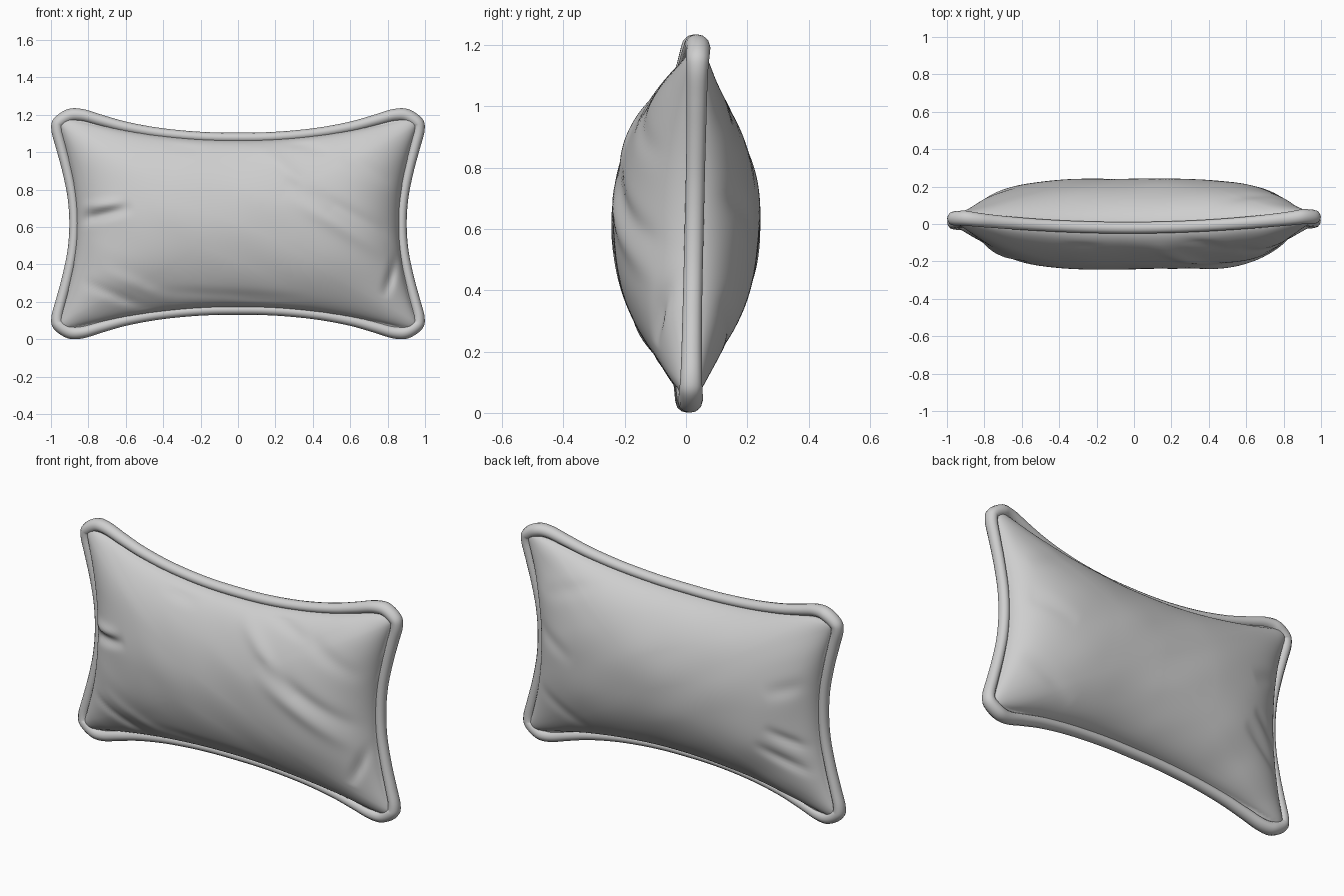
import bpy, bmesh, math
from mathutils import Vector, noise

if "Cube" in bpy.data.objects:
    bpy.data.objects.remove(bpy.data.objects["Cube"])

ZC = 0.618
fabric = bpy.data.materials.new("grey fabric")
fabric.diffuse_color = (0.62, 0.62, 0.62, 1)
fabric.use_nodes = True
fabric.node_tree.nodes["Principled BSDF"].inputs["Base Color"].default_value = fabric.diffuse_color

# Quarter outline: (x, z, square u, square v), from top middle to side middle
quarter = [(0, .487, 0, 1), (.15, .489, .167, 1), (.3, .499, .333, 1), (.45, .517, .5, 1),
           (.6, .546, .667, 1), (.72, .580, .8, 1), (.83, .613, .92, 1), (.912, .612, 1, 1),
           (.985, .562, 1, .94), (.998, .50, 1, .84), (.972, .40, 1, .7), (.942, .29, 1, .55),
           (.916, .17, 1, .33), (.905, .08, 1, .16), (.902, 0, 1, 0)]
flip = lambda pts, sx, sz: [(sx * a, sz * b, sx * c, sz * d) for a, b, c, d in pts]
loop = (quarter[:-1] + flip(quarter[:0:-1], 1, -1)
        + flip(quarter[:-1], -1, -1) + flip(quarter[:0:-1], -1, 1))


def refine(pts, steps):
    """Closed Catmull-Rom curve through the outline points."""
    out, n = [], len(pts)
    for i in range(n):
        p = [Vector(pts[(i + k) % n]) for k in (-1, 0, 1, 2)]
        for j in range(steps):
            t = j / steps
            q = 0.5 * (2 * p[1] + (p[2] - p[0]) * t + (2 * p[0] - 5 * p[1] + 4 * p[2] - p[3]) * t * t
                       + (3 * p[1] - p[0] - 3 * p[2] + p[3]) * t ** 3)
            out.append(q)
    return out


outline = refine(loop, 5)
N = len(outline)
normals = []
for i in range(N):
    d = outline[(i + 1) % N] - outline[i - 1]
    normals.append(Vector((-d[1], d[0])).normalized())


def seam_y(u, v):
    """The seam bows forward in the middle and back at the sides."""
    return -0.020 + 0.043 * u * u + 0.012 * v * u * u + 0.004 * u


# Folds: start x, z, end x, z, width, depth
front_folds = [(-.90, .62, -.56, .71, .03, -.024), (-.88, .70, -.60, .73, .03, .015),
               (.10, 1.04, .50, .70, .04, .010), (.25, .86, .88, .52, .04, -.012),
               (.25, .78, .85, .42, .045, .012), (.78, .22, .87, .48, .025, -.022),
               (-.85, .32, -.45, .15, .03, -.012), (-.75, .38, -.35, .20, .035, .008),
               (-.45, .26, .40, .21, .03, -.006), (.2, 1.08, .55, .98, .03, -.008),
               (-.40, 1.03, -.15, 1.01, .03, -.006), (.50, 1.02, .85, .82, .04, -.008)]
back_folds = [(-.88, .43, -.62, .54, .03, -.014), (-.88, .30, -.56, .44, .03, -.014),
              (-.85, .82, -.62, .73, .04, -.008), (.86, .72, .55, .61, .045, -.008),
              (.85, .37, .50, .20, .04, -.008), (.45, 1.04, .80, .90, .04, -.006)]


def fold_height(x, z, folds):
    h, p = 0, Vector((x, z))
    for x0, z0, x1, z1, w, depth in folds:
        a, d = Vector((x0, z0)), Vector((x1 - x0, z1 - z0))
        t = max(0, min(1, (p - a).dot(d) / d.length_squared))
        fade = math.sin(math.pi * t)
        h += depth * fade * math.exp(-((p - a - d * t).length / w) ** 2)
    return h


def make_object(name, bm):
    bmesh.ops.recalc_face_normals(bm, faces=bm.faces)
    mesh = bpy.data.meshes.new(name)
    bm.to_mesh(mesh)
    bm.free()
    mesh.materials.append(fabric)
    for f in mesh.polygons:
        f.use_smooth = True
    obj = bpy.data.objects.new(name, mesh)
    bpy.context.collection.objects.link(obj)
    return obj


def bridge(bm, a, b):
    for i in range(N):
        j = (i + 1) % N
        bm.faces.new((a[i], a[j], b[j], b[i]))


# Stuffed body: front and back shells made of rings that share the seam ring
RINGS = 60
bm = bmesh.new()


def body_point(i, s, side):
    q, n = outline[i], normals[i]
    x, z = (q[0] - .032 * n[0]) * s, (q[1] - .032 * n[1]) * s
    if s > .9999:
        return Vector((x, seam_y(q[2], q[3]), z + ZC))
    u = min(1, abs(x) / (.862 + .085 * (z / .5) ** 2))
    v = min(1, abs(z) / (.446 + .115 * (x / .9) ** 2))
    puff = (1 - u ** 4) ** .62 * (1 - v * v) ** .6
    edge = (1 - s ** 40) ** .5
    soft = min(1, (1 - s) * 9)
    wave = noise.noise(Vector((x * 3, z * 5 + x * 2, side * 4))) * .006 * soft
    folds = front_folds if side < 0 else back_folds
    y = .222 * puff + .020 * edge + wave + soft * fold_height(x, z + ZC, folds)
    return Vector((x, side * y + seam_y(q[2], q[3]) * s ** 4, z + ZC))


seam = [bm.verts.new(body_point(i, 1, 1)) for i in range(N)]
for side in (-1, 1):
    previous = seam
    for r in range(1, RINGS):
        s = 1 - (r / RINGS) ** 1.35
        ring = [bm.verts.new(body_point(i, s, side)) for i in range(N)]
        bridge(bm, previous, ring)
        previous = ring
    centre = bm.verts.new(body_point(0, 0, side))
    for i in range(N):
        bm.faces.new((previous[i], previous[(i + 1) % N], centre))
make_object("pillow_body", bm)

# Piping: rounded cord swept along the outline, fuller at the corners
SIDES = 12
bm = bmesh.new()
rings = []
for k in range(SIDES):
    a = 2 * math.pi * k / SIDES
    ring = []
    for q, n in zip(outline, normals):
        corner = (abs(q[2]) * abs(q[3])) ** 4
        r = .027 + .009 * corner
        out = r * (math.cos(a) - 1)
        ring.append(bm.verts.new((q[0] + n[0] * out,
                                  seam_y(q[2], q[3]) + (r + .004) * math.sin(a),
                                  q[1] + n[1] * out + ZC)))
    rings.append(ring)
for k in range(SIDES):
    bridge(bm, rings[k], rings[(k + 1) % SIDES])
make_object("piping", bm)
